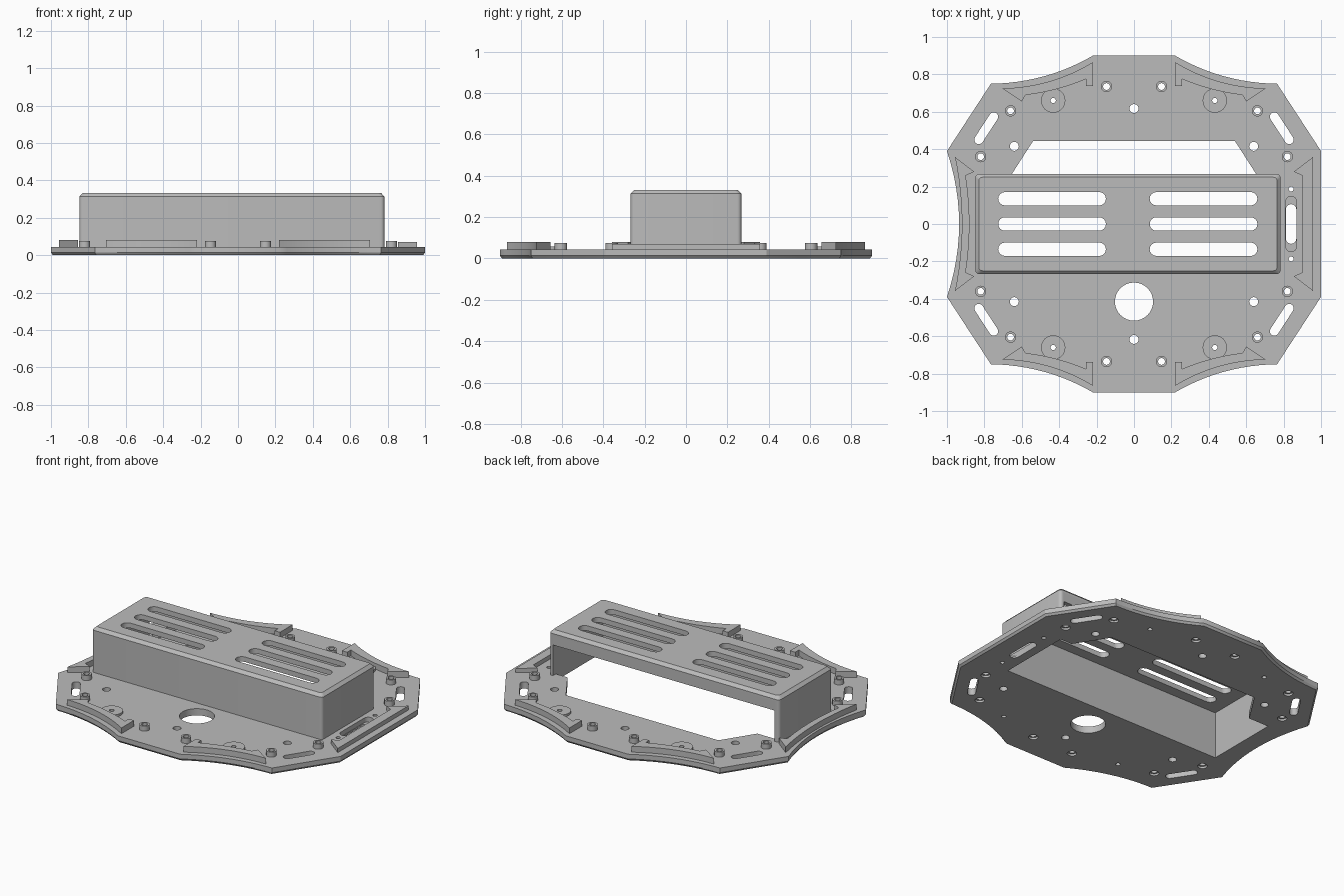
import bpy, bmesh, math
from mathutils import Vector

if "Cube" in bpy.data.objects:
    bpy.data.objects.remove(bpy.data.objects["Cube"])

grey = bpy.data.materials.new("plain grey")
grey.diffuse_color = (0.5, 0.5, 0.5, 1)
grey.use_nodes = True
grey.node_tree.nodes["Principled BSDF"].inputs["Base Color"].default_value = grey.diffuse_color


def circle(x, y, r, n=24):
    return [(x + r * math.cos(2 * math.pi * i / n), y + r * math.sin(2 * math.pi * i / n)) for i in range(n)]


def capsule(x, y, half, r, angle=0.0, n=8):
    # slot with round ends; half = distance from middle to each end centre
    pts = []
    for side in (0, 1):
        a0 = angle + side * math.pi
        cx, cy = x + half * math.cos(a0), y + half * math.sin(a0)
        for i in range(n + 1):
            a = a0 - math.pi / 2 + math.pi * i / n
            pts.append((cx + r * math.cos(a), cy + r * math.sin(a)))
    return pts


def arc(p, q, sag, n=12):
    # curve from p to q bowed toward the centre
    p, q = Vector(p), Vector(q)
    d = (q - p).normalized()
    nrm = Vector((-d.y, d.x))
    if nrm.dot(p + q) > 0:
        nrm = -nrm
    return [tuple(p.lerp(q, i / n) + nrm * 4 * sag * (i / n) * (1 - i / n)) for i in range(n + 1)]


def round_rect(x0, x1, y0, y1, r, n=5):
    pts = []
    for k, (cx, cy) in enumerate([(x1 - r, y1 - r), (x0 + r, y1 - r), (x0 + r, y0 + r), (x1 - r, y0 + r)]):
        for i in range(n + 1):
            a = math.pi / 2 * (k + i / n)
            pts.append((cx + r * math.cos(a), cy + r * math.sin(a)))
    return pts


def mirror(pts, sx, sy):
    return [(x * sx, y * sy) for x, y in pts]


def extrude(name, outlines, z0, z1, taper_z=None, taper=0.0):
    # first outline is the border, the others are holes
    cu = bpy.data.curves.new(name, 'CURVE')
    cu.dimensions, cu.fill_mode = '2D', 'BOTH'
    cu.extrude = (z1 - z0) / 2
    for pts in outlines:
        sp = cu.splines.new('POLY')
        sp.points.add(len(pts) - 1)
        for pt, (x, y) in zip(sp.points, pts):
            pt.co = (x, y, 0, 1)
        sp.use_cyclic_u = True
    tmp = bpy.data.objects.new(name + "_profile", cu)
    bpy.context.collection.objects.link(tmp)
    dg = bpy.context.evaluated_depsgraph_get()
    me = bpy.data.meshes.new_from_object(tmp.evaluated_get(dg))
    bpy.data.objects.remove(tmp)
    bm = bmesh.new()
    bm.from_mesh(me)
    bmesh.ops.remove_doubles(bm, verts=bm.verts, dist=0.0002)
    bmesh.ops.translate(bm, verts=bm.verts, vec=(0, 0, (z0 + z1) / 2))
    if taper_z is not None:
        border = outlines[0]
        xs, ys = [p[0] for p in border], [p[1] for p in border]
        cx, cy = (min(xs) + max(xs)) / 2, (min(ys) + max(ys)) / 2
        fx, fy = 1 - taper / (max(xs) - cx), 1 - taper / (max(ys) - cy)
        for v in bm.verts:
            on_border = any(abs(v.co.x - x) + abs(v.co.y - y) < 0.0005 for x, y in border)
            if on_border and abs(v.co.z - taper_z) < 0.001:
                v.co.x, v.co.y = cx + (v.co.x - cx) * fx, cy + (v.co.y - cy) * fy
    bmesh.ops.recalc_face_normals(bm, faces=bm.faces)
    bm.to_mesh(me)
    bm.free()
    me.name = name
    me.materials.clear()
    me.materials.append(grey)
    ob = bpy.data.objects.new(name, me)
    bpy.context.collection.objects.link(ob)
    bpy.ops.object.select_all(action='DESELECT')
    ob.select_set(True)
    bpy.context.view_layer.objects.active = ob
    bpy.ops.object.shade_smooth_by_angle(angle=math.radians(30))
    return ob


QUADS = [(1, 1), (-1, 1), (-1, -1), (1, -1)]
PLATE_TOP = 0.043

# plate border: straight on the right, scooped on the other sides
scoop = arc((0.765, 0.75), (0.22, 0.90), 0.037)
border = ([(1, -0.39), (1, 0.39)] + scoop + mirror(scoop, -1, 1)[::-1]
          + arc((-1, 0.39), (-1, -0.39), 0.065)
          + mirror(scoop, -1, -1) + mirror(scoop, 1, -1)[::-1])

# opening below the housing, widening into the rear window
IX0, IX1, IY = -0.815, 0.755, 0.238
opening = [(IX0, -IY), (IX1, -IY), (IX1, IY), (0.672, IY), (0.54, 0.443),
           (-0.54, 0.443), (-0.672, IY), (IX0, IY)]

boss_spots = [(x * sx, y * sy) for sx, sy in QUADS
              for x, y in ((0.147, 0.735), (0.66, 0.605), (0.82, 0.36))]
disc_spots = [(0.432 * sx, 0.66 * sy) for sx, sy in QUADS]

# holes shared by both plate layers
holes = [opening, circle(0, -0.415, 0.102, 32)]
holes += [circle(0, y, 0.024) for y in (0.617, -0.617)]
holes += [circle(0.64 * sx, 0.415 * sy, 0.024) for sx, sy in QUADS]
holes += [circle(x, y, 0.014, 16) for x, y in disc_spots]
holes += [circle(0.84, y, 0.013, 16) for y in (0.187, -0.187)]
corner_slot = capsule(0.79, 0.512, 0.073, 0.024, math.atan2(-0.36, 0.235))
holes += [mirror(corner_slot, sx, sy) for sx, sy in QUADS]

extrude("base_plate", [border] + holes
        + [circle(x, y, 0.018) for x, y in boss_spots]
        + [capsule(0.84, 0, 0.118, 0.03, math.pi / 2)], 0.013, PLATE_TOP)
extrude("plate_bottom", [border] + holes
        + [circle(x, y, 0.028) for x, y in boss_spots]
        + [capsule(0.84, 0, 0.078, 0.028, math.pi / 2)], 0, 0.013, 0, 0.01)

# screw bosses and low discs
for x, y in boss_spots:
    extrude("screw_boss", [circle(x, y, 0.03), circle(x, y, 0.018)], PLATE_TOP - 0.005, 0.075)
for x, y in disc_spots:
    extrude("mount_disc", [circle(x, y, 0.065, 32), circle(x, y, 0.014, 16)], PLATE_TOP - 0.005, 0.058)

# raised ribs following the scooped edges
rib = (arc((0.22, 0.865), (0.705, 0.725), 0.034) + [(0.60, 0.655)]
       + arc((0.58, 0.69), (0.257, 0.775), 0.012) + [(0.257, 0.738), (0.22, 0.738)])
for sx, sy in QUADS:
    extrude("edge_rib", [mirror(rib, sx, sy)], PLATE_TOP - 0.005, 0.08)

# end ribs: curved on the left, straight and lower on the right
for name, s, out_sag, in_sag, top in (("left_rib", -1, 0.037, 0.02, 0.08), ("right_rib", 1, 0, 0, 0.07)):
    pts = (arc((0.957 * s, 0.358), (0.957 * s, -0.358), out_sag) + [(0.855 * s, -0.28)]
           + arc((0.90 * s, -0.258), (0.90 * s, 0.258), in_sag) + [(0.855 * s, 0.28)])
    extrude(name, [pts], PLATE_TOP - 0.005, top)

# housing: walls on three sides, beam across the open rear, slotted lid
OX0, OX1, OY, R = -0.848, 0.783, 0.268, 0.02
outer = round_rect(OX0, OX1, -OY, OY, R)
left_and_front = outer[6:]
walls = outer[:6] + [(IX1, OY), (IX1, -IY), (IX0, -IY), (IX0, OY)] + left_and_front
extrude("housing_walls", [walls], PLATE_TOP - 0.02, 0.30)
extrude("rear_beam", [[(IX0, IY), (IX1, IY), (IX1, OY), (IX0, OY)]], 0.24, 0.30)
vents = [capsule(x, y, 0.252, 0.036) for x in (-0.438, 0.372) for y in (-0.135, 0, 0.135)]
extrude("lid", [outer] + vents, 0.30, 0.313)
extrude("lid_chamfer", [outer] + vents, 0.313, 0.332, 0.332, 0.018)
